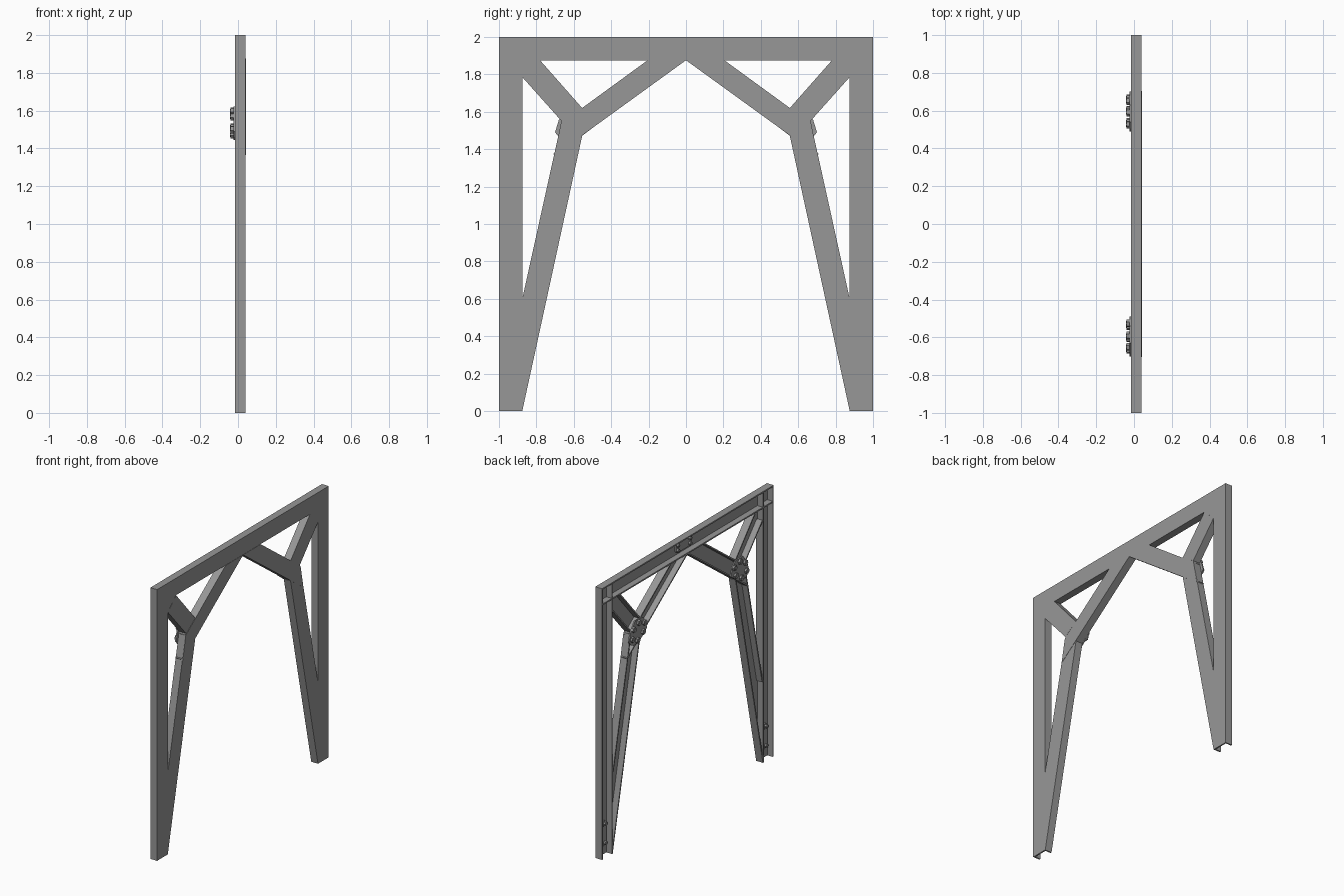
import bpy, bmesh, math
from mathutils import Vector

if "Cube" in bpy.data.objects:
    bpy.data.objects.remove(bpy.data.objects["Cube"])

X_BACK, X_FACE, T = -0.015, 0.04, 0.01   # open side, web face, steel thickness

steel = bpy.data.materials.new("dark_steel")
steel.diffuse_color = (0.31, 0.31, 0.31, 1)
steel.use_nodes = True
steel.node_tree.nodes["Principled BSDF"].inputs["Base Color"].default_value = steel.diffuse_color


def prism(bm, pts, x0, x1):
    """Extrude a (y, z) outline along x."""
    lo = [bm.verts.new((x0, y, z)) for y, z in pts]
    hi = [bm.verts.new((x1, y, z)) for y, z in pts]
    n = len(pts)
    faces = [bm.faces.new(lo), bm.faces.new(hi)]
    for i in range(n):
        j = (i + 1) % n
        faces.append(bm.faces.new((lo[i], lo[j], hi[j], hi[i])))
    bmesh.ops.recalc_face_normals(bm, faces=faces)


def finish(name, bm, mirror=True):
    me = bpy.data.meshes.new(name)
    bm.to_mesh(me)
    bm.free()
    me.materials.append(steel)
    ob = bpy.data.objects.new(name, me)
    bpy.context.collection.objects.link(ob)
    if mirror:
        m = ob.modifiers.new("mirror", 'MIRROR')
        m.use_axis = (False, True, False)
        m.use_mirror_merge = False
    return ob


def channel(name, a0, a1, b0, b1, mirror=True, lift=0.0):
    """C-channel: web between edges a and b, with a flange along each edge."""
    a0, a1, b0, b1 = map(Vector, (a0, a1, b0, b1))
    bm = bmesh.new()
    prism(bm, [a0, a1, b1, b0], X_FACE - T, X_FACE + lift)
    for p, q, other in ((a0, a1, b0), (b0, b1, a0)):
        d = (q - p).normalized()
        n = Vector((-d.y, d.x))
        if n.dot(other - p) < 0:
            n = -n
        prism(bm, [p, q, q + n * T, p + n * T], X_BACK, X_FACE - T)
    return finish(name, bm, mirror)


def ngon(cy, cz, r, n, turn):
    return [(cy + r * math.cos(turn + math.tau * i / n),
             cz + r * math.sin(turn + math.tau * i / n)) for i in range(n)]


def bolted_plate(name, outline, bolts, x, r, mirror=True):
    """Plate standing off towards -x with two-step hexagonal bolts."""
    bm = bmesh.new()
    prism(bm, outline, x - T, x)
    for y, z in bolts:
        prism(bm, ngon(y, z, r, 6, 0.2), x - T - 0.014, x - T)
        prism(bm, ngon(y, z, r * 0.55, 8, 0), x - T - 0.017, x - T - 0.014)
    return finish(name, bm, mirror)


def clipped_rect(cy, cz, w, h, c):
    pts = [(w, h - c), (w - c, h), (c - w, h), (-w, h - c),
           (-w, c - h), (c - w, -h), (w - c, -h), (w, c - h)]
    return [(cy + y, cz + z) for y, z in pts]


# Outer frame
channel("post", (-1, 0), (-1, 2), (-0.875, 0), (-0.875, 2))
channel("top_beam", (-1, 2), (1, 2), (-1, 1.875), (1, 1.875), mirror=False)

# Inner bracing; the roof brace runs across the head of the leg brace
outer, upper, lower = (-0.665, 1.55), (-0.555, 1.62), (-0.555, 1.47)
channel("leg_brace", (-0.875, 0.6), outer, (-0.875, 0), lower)
channel("roof_brace", (-0.669, 1.537), (-0.205, 1.875), (-0.703, 1.366), (0, 1.875), lift=0.002)
channel("corner_brace", (-0.78, 1.875), upper, (-0.875, 1.785), outer, lift=0.001)

# Web pieces filling the joint and the corner
bm = bmesh.new()
prism(bm, [outer, upper, lower], X_FACE - T, X_FACE)
prism(bm, [(-0.875, 1.875), (-0.78, 1.875), (-0.875, 1.785)], X_FACE - T, X_FACE)
finish("joint_web", bm)

# Joint plates with a ring of bolts
bolted_plate("joint_plate",
             [(-0.68, 1.555), (-0.70, 1.49), (-0.675, 1.46), (-0.64, 1.445), (-0.57, 1.46),
              (-0.49, 1.52), (-0.505, 1.585), (-0.54, 1.617), (-0.63, 1.622)],
             [(-0.665, 1.5), (-0.65, 1.567), (-0.605, 1.472), (-0.59, 1.597),
              (-0.525, 1.575), (-0.54, 1.512)], X_BACK, 0.021)

# Small bolted plates inside the channels
for name, y, z, w, h, mirror in (("foot_plate", -0.9375, 0.16, 0.038, 0.09, True),
                                 ("beam_plate", 0, 1.9375, 0.09, 0.038, False)):
    bw, bh = w - 0.019, h - 0.019
    spots = [(y + sy * bw, z + sz * bh) for sy in (-1, 1) for sz in (-1, 1)]
    bolted_plate(name, clipped_rect(y, z, w, h, 0.015), spots,
                 X_FACE - T, 0.014, mirror)
